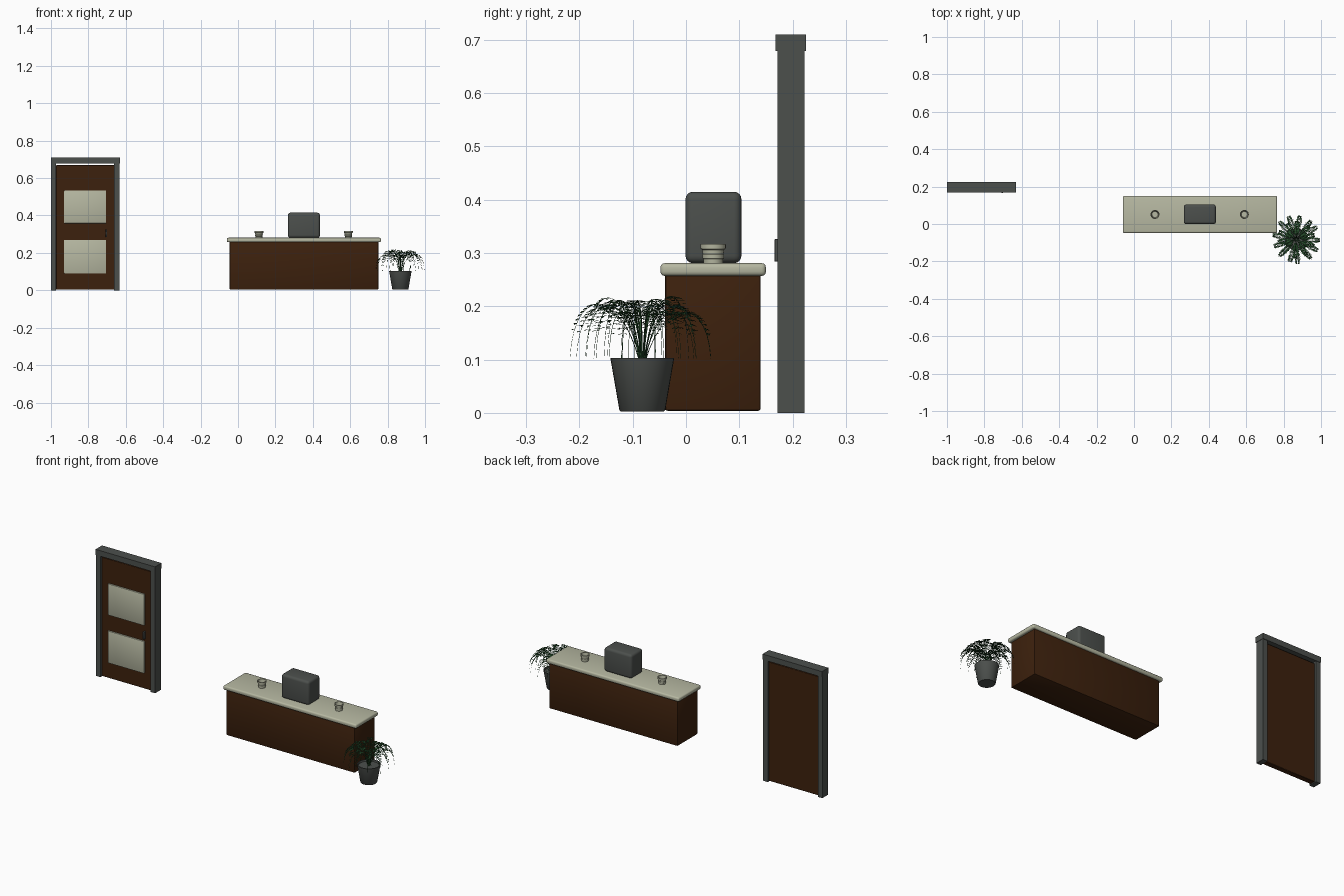
import bpy, bmesh, math, random
from mathutils import Vector

if "Cube" in bpy.data.objects:
    bpy.data.objects.remove(bpy.data.objects["Cube"])

random.seed(4)


def material(name, rgb):
    m = bpy.data.materials.new(name)
    m.diffuse_color = (*rgb, 1)
    m.use_nodes = True
    m.node_tree.nodes["Principled BSDF"].inputs["Base Color"].default_value = m.diffuse_color
    return m


WOOD = material("dark_wood", (0.046, 0.015, 0.004))
CREAM = material("cream", (0.47, 0.48, 0.36))
GREY = material("slate_grey", (0.072, 0.079, 0.073))
GREEN = material("leaf_green", (0.02, 0.075, 0.025))


def finish(name, bm, mat, smooth=False):
    mesh = bpy.data.meshes.new(name)
    bm.to_mesh(mesh)
    bm.free()
    mesh.materials.append(mat)
    ob = bpy.data.objects.new(name, mesh)
    bpy.context.collection.objects.link(ob)
    if smooth:
        bpy.ops.object.select_all(action='DESELECT')
        ob.select_set(True)
        bpy.context.view_layer.objects.active = ob
        bpy.ops.object.shade_smooth_by_angle(angle=math.radians(40))
    return ob


def box(name, x, y, z, mat, bevel=0, segments=3):
    """Box from (min, max) pairs, with optional rounded edges."""
    bm = bmesh.new()
    bmesh.ops.create_cube(bm, size=1)
    for v in bm.verts:
        v.co = [sum(r) / 2 + c * (r[1] - r[0]) for c, r in zip(v.co, (x, y, z))]
    if bevel:
        bmesh.ops.bevel(bm, geom=bm.edges[:], offset=bevel, segments=segments,
                        profile=0.5, affect='EDGES')
    return finish(name, bm, mat, bool(bevel))


def lathe(name, centre, profile, mat, sides=32):
    """Turn an (r, z) profile about a vertical axis; ends are capped."""
    bm = bmesh.new()
    rings = [[bm.verts.new((centre[0] + r * math.cos(2 * math.pi * i / sides),
                            centre[1] + r * math.sin(2 * math.pi * i / sides), z))
              for i in range(sides)] for r, z in profile]
    for a, b in zip(rings, rings[1:]):
        for i in range(sides):
            j = (i + 1) % sides
            bm.faces.new((a[i], a[j], b[j], b[i]))
    bm.faces.new(rings[0][::-1])
    bm.faces.new(rings[-1])
    return finish(name, bm, mat, True)


# Door and its frame
box("door_post_left", (-1, -0.972), (0.172, 0.222), (0, 0.68), GREY)
box("door_post_right", (-0.662, -0.634), (0.172, 0.222), (0, 0.68), GREY)
box("door_lintel", (-1, -0.632), (0.168, 0.225), (0.679, 0.71), GREY)
box("door_leaf", (-0.972, -0.662), (0.182, 0.212), (0.003, 0.67), WOOD, 0.002, 1)
for label, z in (("upper", (0.358, 0.534)), ("lower", (0.09, 0.27))):
    box(f"door_panel_{label}", (-0.93, -0.705), (0.174, 0.186), z, CREAM, 0.003, 2)
box("door_handle", (-0.708, -0.7), (0.166, 0.184), (0.284, 0.326), GREY, 0.001, 1)

# Counter with an overhanging rounded top
box("counter_body", (-0.045, 0.75), (-0.039, 0.14), (0.004, 0.262), WOOD, 0.004, 2)
box("counter_top", (-0.06, 0.765), (-0.048, 0.15), (0.257, 0.281), CREAM, 0.008)

# Rounded machine on the counter
box("counter_machine", (0.266, 0.438), (-0.001, 0.104), (0.281, 0.415), GREY, 0.014, 4)

# Two hollow ribbed cups
cup = [(0.018, 0.281), (0.0185, 0.289), (0.020, 0.290), (0.0205, 0.297),
       (0.0195, 0.298), (0.0205, 0.306), (0.0235, 0.308), (0.0240, 0.317),
       (0.0205, 0.317), (0.0160, 0.286)]
for label, x in (("left", 0.112), ("right", 0.59)):
    lathe(f"cup_{label}", (x, 0.051), cup, CREAM, 24)

# Plant pot with a recessed filling
PX, PY = 0.868, -0.082
lathe("plant_pot", (PX, PY), [(0.041, 0.003), (0.043, 0.005), (0.060, 0.103),
                              (0.055, 0.103), (0.053, 0.094)], GREY)


# Arching fronds: a thin stem carrying pairs of pointed leaflets
def frond_point(t, reach, peak):
    # cubic curve rising from the pot, arching over and drooping at the tip
    p = [(0.004, 0.092), (reach * 0.30, peak), (reach * 0.95, peak), (reach, 0.102)]
    w = [(1 - t) ** 3, 3 * t * (1 - t) ** 2, 3 * t * t * (1 - t), t ** 3]
    return [sum(wi * q[k] for wi, q in zip(w, p)) for k in (0, 1)]


bm = bmesh.new()


def add_frond(angle, reach, peak):
    out = Vector((math.cos(angle), math.sin(angle), 0))
    side = Vector((-out.y, out.x, 0))
    up = Vector((0, 0, 1))

    def at(t):
        r, z = frond_point(t, reach, peak)
        return Vector((PX, PY, z)) + out * r

    # triangular stem tube
    rings = []
    for i in range(15):
        t = i / 14
        c, rad = at(t), 0.0013 * (1 - 0.7 * t)
        rings.append([bm.verts.new(c + d * rad) for d in (side, up + out, -side)])
    for a, b in zip(rings, rings[1:]):
        for i in range(3):
            bm.faces.new((a[i], a[(i + 1) % 3], b[(i + 1) % 3], b[i]))
    # leaflets, longest in the middle of the stem
    for i in range(15):
        t = 0.26 + 0.58 * i / 14
        c = at(t)
        size = 0.012 + 0.008 * math.sin(math.pi * i / 14)
        for s in (-1, 1):
            d = (side * s + out * 0.55 + up * random.uniform(-0.25, 0.1)).normalized()
            w = d.cross(up).normalized() * 0.0028
            mid = c + d * size * 0.5
            bm.faces.new([bm.verts.new(p) for p in
                          (c, mid + w, c + d * size - up * 0.002, mid - w)])


for count, reach, peak, shift in ((13, 0.136, 0.235, 0.0), (10, 0.105, 0.255, 0.2),
                                  (6, 0.066, 0.248, 0.4)):
    for k in range(count):
        add_frond(2 * math.pi * k / count + shift + random.uniform(-0.08, 0.08),
                  reach * random.uniform(0.94, 1.0), peak * random.uniform(0.92, 1.02))
finish("plant_fronds", bm, GREEN)
